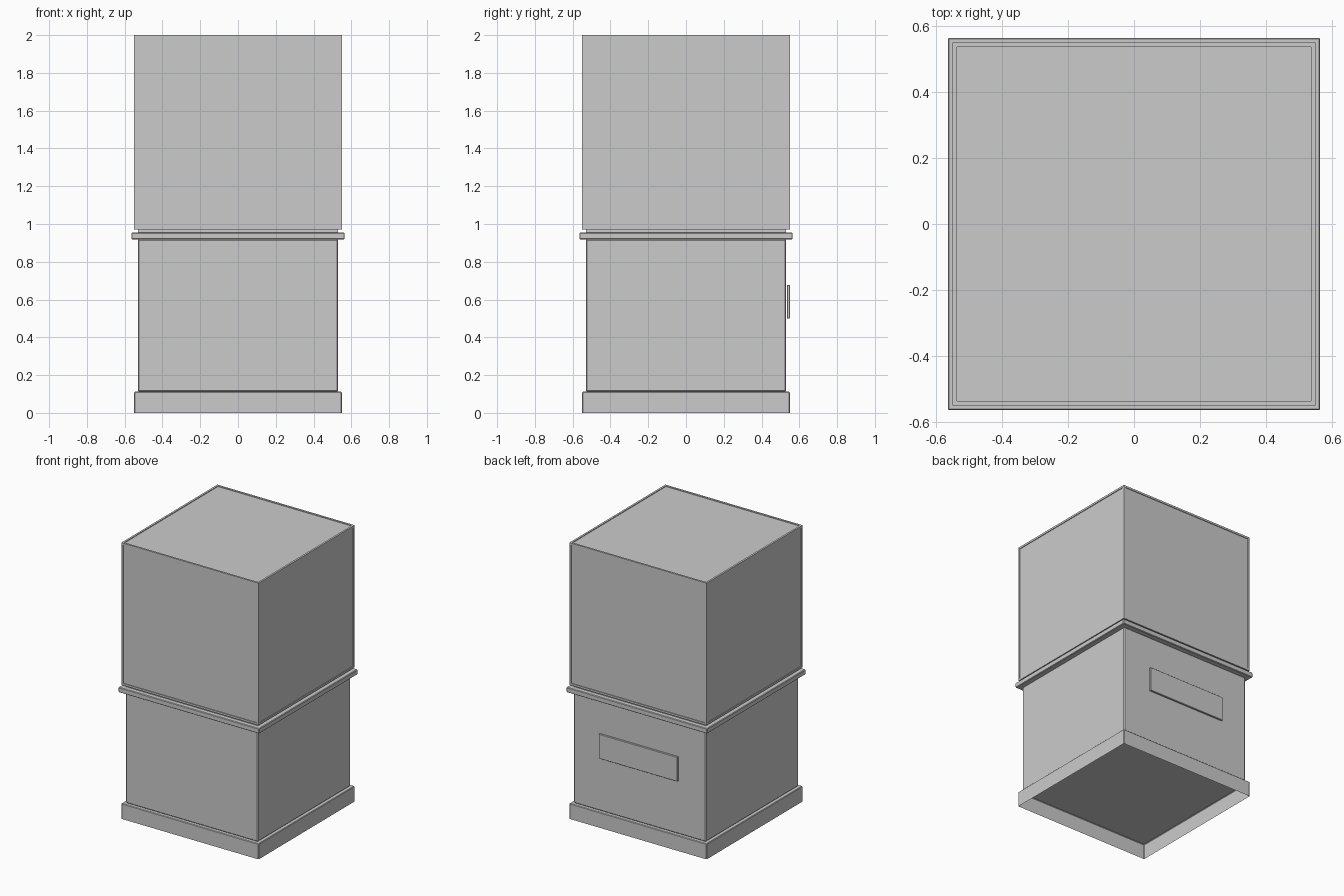
import bpy, bmesh
from mathutils import Matrix, Vector

if "Cube" in bpy.data.objects:
    bpy.data.objects.remove(bpy.data.objects["Cube"])


def add_box(bm, lo, hi):
    """Add a box between two opposite corners."""
    lo, hi = Vector(lo), Vector(hi)
    m = Matrix.Translation((lo + hi) / 2) @ Matrix.Diagonal((*(hi - lo), 1))
    bmesh.ops.create_cube(bm, size=1, matrix=m)


def finish(bm, name):
    mesh = bpy.data.meshes.new(name)
    bm.to_mesh(mesh)
    bm.free()
    obj = bpy.data.objects.new(name, mesh)
    bpy.context.collection.objects.link(obj)
    return obj


def box(name, lo, hi, bevel=0.0, open_bottom=False):
    bm = bmesh.new()
    add_box(bm, lo, hi)
    if open_bottom:
        bm.normal_update()
        down = [f for f in bm.faces if f.normal.z < -0.9]
        bmesh.ops.delete(bm, geom=down, context='FACES_ONLY')
    if bevel:
        edges = [e for e in bm.edges if not e.is_boundary]
        bmesh.ops.bevel(bm, geom=edges, offset=bevel, segments=1, affect='EDGES')
    return finish(bm, name)


def slab(name, half, z0, z1, **kw):
    return box(name, (-half, -half, z0), (half, half, z1), **kw)


# Pedestal: hollow plinth, cabinet, overhanging lip, recessed neck
slab("plinth", 0.55, 0.0, 0.112, bevel=0.004, open_bottom=True)
slab("cabinet", 0.53, 0.112, 0.92, bevel=0.007)
slab("lip", 0.564, 0.918, 0.955, bevel=0.004)
slab("neck", 0.53, 0.955, 0.972)

# Label plate on the back
box("label_plate", (-0.315, 0.535, 0.5), (0.315, 0.55, 0.677), bevel=0.002)

# Display box panes, slightly behind the frame
slab("display_panes", 0.545, 0.975, 1.995)

# Display frame: posts and rails along all twelve edges
H, T, Z0, Z1 = 0.55, 0.014, 0.97, 2.0
frame = bmesh.new()
for sx in (-H, H - T):
    for sy in (-H, H - T):
        add_box(frame, (sx, sy, Z0), (sx + T, sy + T, Z1))
for z in (Z0, Z1 - T):
    for s in (-H, H - T):
        add_box(frame, (-H + T, s, z), (H - T, s + T, z + T))
        add_box(frame, (s, -H + T, z), (s + T, H - T, z + T))
finish(frame, "display_frame")
